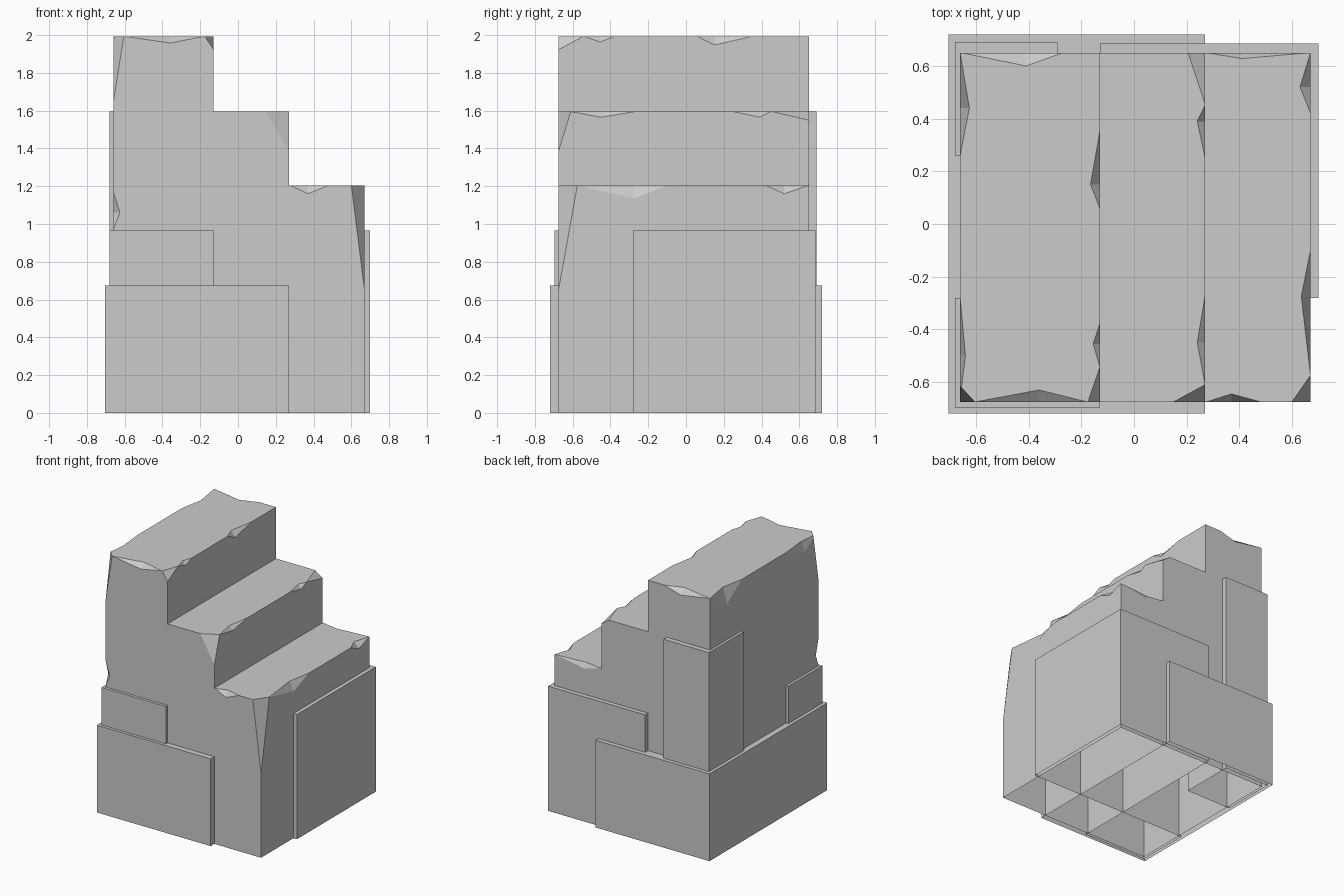
import bpy, bmesh
from mathutils import Vector

if "Cube" in bpy.data.objects:
    bpy.data.objects.remove(bpy.data.objects["Cube"])

X0, X1, X2, X3 = -0.66, -0.13, 0.27, 0.67
Y0, Y1 = -0.675, 0.65
Z1, Z2, Z3 = 1.993, 1.595, 1.205


def make_object(name, bm):
    bmesh.ops.recalc_face_normals(bm, faces=bm.faces[:])
    mesh = bpy.data.meshes.new(name)
    bm.to_mesh(mesh)
    bm.free()
    obj = bpy.data.objects.new(name, mesh)
    bpy.context.collection.objects.link(obj)
    return obj


def open_bottom(mesh):
    bm = bmesh.new()
    bm.from_mesh(mesh)
    low = [f for f in bm.faces if all(v.co.z < 1e-4 for v in f.verts)]
    bmesh.ops.delete(bm, geom=low, context='FACES')
    bm.to_mesh(mesh)
    bm.free()


def prism(name, profile, y0, y1):
    """Extrude an xz profile along y."""
    bm = bmesh.new()
    face = bm.faces.new([bm.verts.new((x, y0, z)) for x, z in profile])
    ext = bmesh.ops.extrude_face_region(bm, geom=[face])['geom']
    for v in ext:
        if isinstance(v, bmesh.types.BMVert):
            v.co.y = y1
    # extrusion can drop the starting cap, so make sure the solid is closed
    bmesh.ops.holes_fill(bm, edges=[e for e in bm.edges if e.is_boundary])
    return make_object(name, bm)


def cut(body, pts, pivot):
    """Remove a tetrahedron, enlarged about a point on its cutting faces."""
    bm = bmesh.new()
    v = [bm.verts.new(pivot + (p - pivot) * 1.2) for p in pts]
    for i in range(4):
        bm.faces.new([v[j] for j in range(4) if j != i])
    cutter = make_object("chip_cutter", bm)
    cutter.hide_render = True
    mod = body.modifiers.new("chip", 'BOOLEAN')
    mod.operation, mod.solver, mod.object = 'DIFFERENCE', 'EXACT', cutter
    bpy.context.view_layer.objects.active = body
    bpy.ops.object.modifier_apply(modifier=mod.name)
    bpy.data.objects.remove(cutter)


def dent(body, a, b, t, s):
    a, b, t, s = map(Vector, (a, b, t, s))
    cut(body, (a, b, t, s), (t + s) / 2)


def corner(body, c, dx, dy, dz):
    c = Vector(c)
    p = [c + Vector((dx, 0, 0)), c + Vector((0, dy, 0)), c + Vector((0, 0, dz))]
    cut(body, p + [c], (p[0] + p[1] + p[2]) / 3)


# Stepped stone body
body = prism("stair_body", [(X0, 0), (X3, 0), (X3, Z3), (X2, Z3), (X2, Z2),
                            (X1, Z2), (X1, Z1), (X0, Z1)], Y0, Y1)

# Dents along edges running in y: x, z, y start, y end, y apex, x depth, z depth
for x, z, ya, yb, ym, dx, dz in [
        (X1, Z1, .06, .35, .15, -.035, .045), (X1, Z1, -.54, -.38, -.455, -.025, .03),
        (X2, Z2, .25, .45, .39, -.03, .03), (X2, Z2, -.61, -.27, -.45, -.03, .03),
        (X3, Z3, .42, .65, .52, -.04, .045), (X3, Z3, -.575, -.1, -.275, -.035, .07),
        (X0, Z1, .26, .65, .44, .035, .12), (X0, Z1, -.66, -.28, -.5, .02, .08)]:
    dent(body, (x, ya, z), (x, yb, z), (x + dx, ym, z), (x, ym, z - dz))

# Dents along edges running in x: y, z, x start, x end, x apex, y depth, z depth
for y, z, xa, xb, xm, dy, dz in [
        (Y0, Z3, .275, .48, .37, .03, .045), (Y0, Z1, -.6, -.18, -.36, .045, .035),
        (Y1, Z3, .275, .665, .41, -.022, .04), (Y1, Z1, -.655, -.27, -.41, -.05, .04)]:
    dent(body, (xa, y, z), (xb, y, z), (xm, y + dy, z), (xm, y, z - dz))

# Dent on the front left upright edge
dent(body, (X0, Y0, .97), (X0, Y0, 1.17), (X0 + .035, Y0, 1.06), (X0, Y0 + .03, 1.06))

# Broken corners
corner(body, (X1, Y0, Z1), -.045, .13, -.07)
corner(body, (X2, Y0, Z2), -.12, .065, -.21)
corner(body, (X2, Y1, Z2), -.065, -.195, -.045)
corner(body, (X3, Y0, Z3), -.07, .1, -.555)
corner(body, (X0, Y0, Z1), .055, .06, -.35)
open_bottom(body.data)

# Facing blocks that wrap the corners: x range, y range, height
for name, x0, x1, y0, y1, h in [
        ("base_block", -.705, X2, -.72, .72, .675),
        ("right_back_block", X1, .70, -.28, .685, .965),
        ("left_front_block", -.68, X1, -.697, -.28, .965),
        ("left_back_block", -.68, -.29, .26, .69, 1.595)]:
    block = prism(name, [(x0, 0), (x1, 0), (x1, h), (x0, h)], y0, y1)
    open_bottom(block.data)
